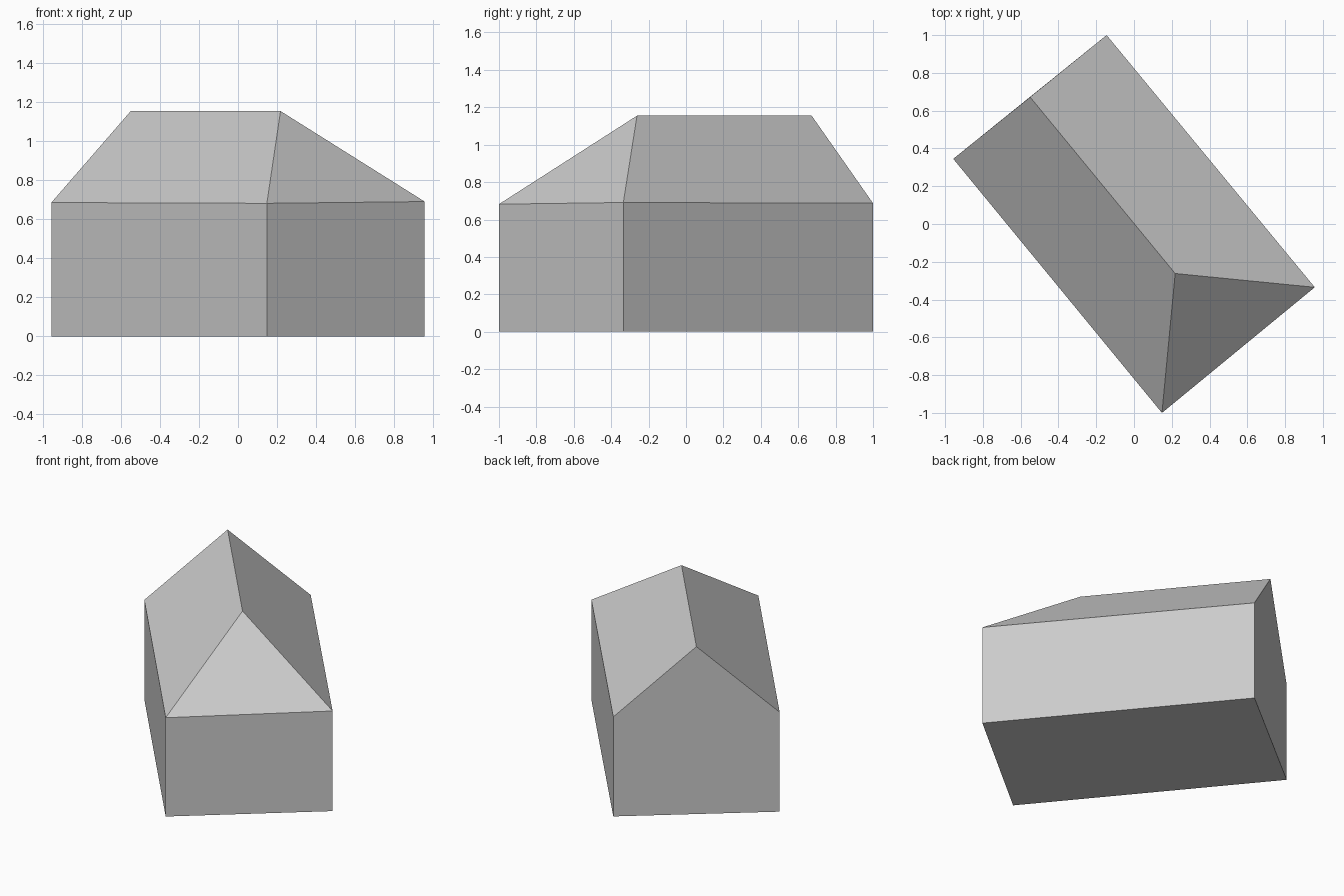
import bpy
import bmesh

cube = bpy.data.objects.get("Cube")
if cube:
    bpy.data.objects.remove(cube, do_unlink=True)

# Plain grey for the whole building
grey = bpy.data.materials.new("plain_grey")
grey.use_nodes = True
colour = (0.6, 0.6, 0.6, 1)
grey.diffuse_color = colour
grey.node_tree.nodes["Principled BSDF"].inputs["Base Color"].default_value = colour

# Footprint corners, anticlockwise from the gable end, with eave heights
footprint = [(-0.957, 0.345), (0.148, -1.0), (0.957, -0.335), (-0.145, 1.0)]
eave_heights = [0.686, 0.682, 0.691, 0.687]
ridge_height = 1.155

bm = bmesh.new()
base = [bm.verts.new((x, y, 0)) for x, y in footprint]
eave = [bm.verts.new((x, y, z)) for (x, y), z in zip(footprint, eave_heights)]
gable = bm.verts.new((-0.55, 0.672, ridge_height))
hip = bm.verts.new((0.218, -0.262, ridge_height))

# Floor, three plain walls and the gable wall
bm.faces.new(base[::-1])
for i in range(3):
    bm.faces.new((base[i], base[i + 1], eave[i + 1], eave[i]))
bm.faces.new((base[3], base[0], eave[0], gable, eave[3]))

# Two long roof slopes and the hipped end
bm.faces.new((eave[0], eave[1], hip, gable))
bm.faces.new((eave[1], eave[2], hip))
bm.faces.new((eave[2], eave[3], gable, hip))

bmesh.ops.recalc_face_normals(bm, faces=bm.faces)
mesh = bpy.data.meshes.new("house_body")
bm.to_mesh(mesh)
bm.free()
mesh.materials.append(grey)
house = bpy.data.objects.new("house_body", mesh)
bpy.context.collection.objects.link(house)
